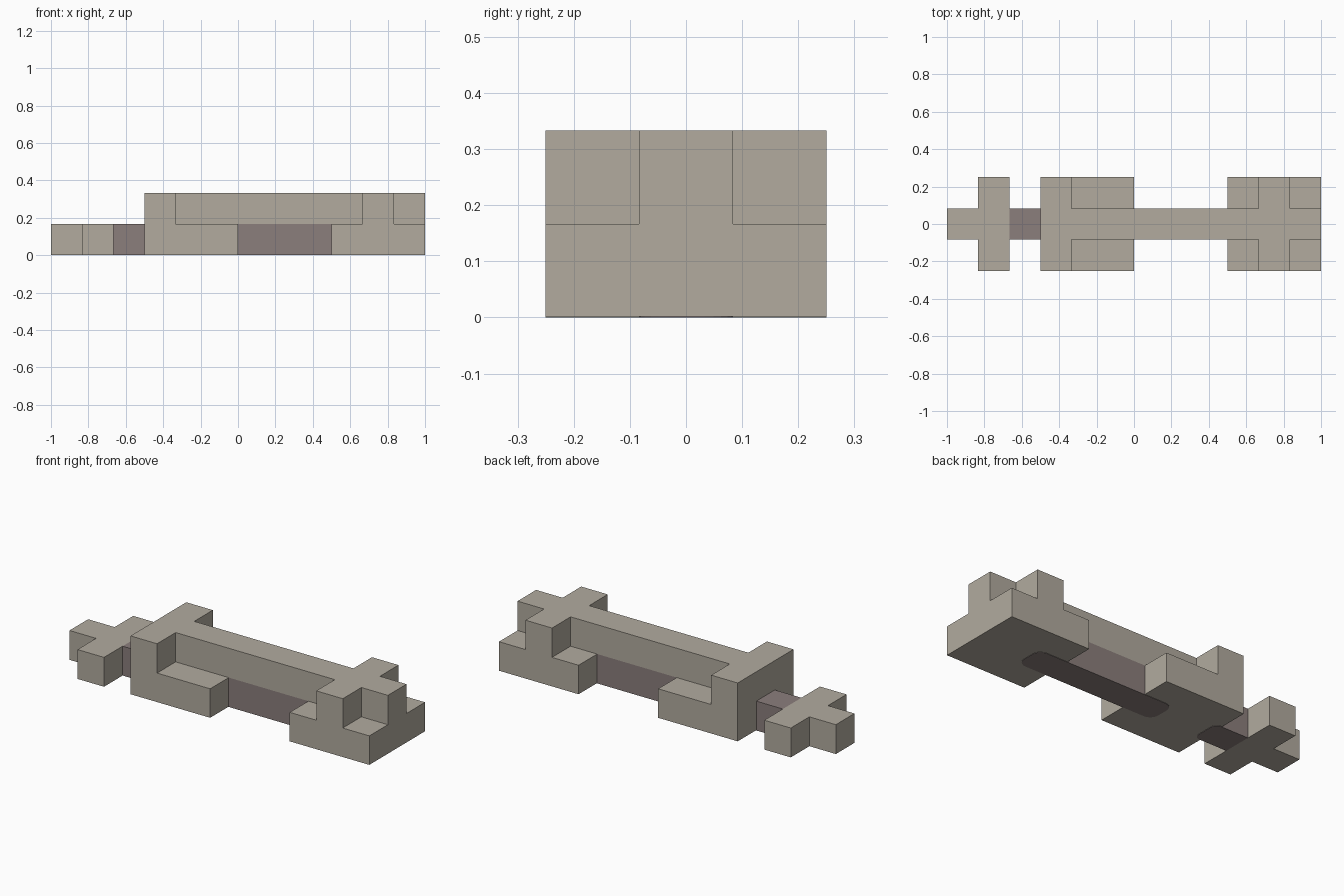
import bpy, bmesh, math

if "Cube" in bpy.data.objects:
    bpy.data.objects.remove(bpy.data.objects["Cube"])

U = 1 / 6  # the whole model sits on a grid of sixths


def material(name, rgb):
    m = bpy.data.materials.new(name)
    m.diffuse_color = (*rgb, 1)
    m.use_nodes = True
    m.node_tree.nodes["Principled BSDF"].inputs["Base Color"].default_value = m.diffuse_color
    return m


STONE = material("warm_grey", (0.445, 0.407, 0.347))
DARK = material("dark_mauve_grey", (0.258, 0.209, 0.202))


def extrude(name, outline, z0, z1, mat):
    """Plan outline (x, y in sixths) raised from z0 to z1 (model units)."""
    bm = bmesh.new()
    face = bm.faces.new([bm.verts.new((x * U, y * U, z0)) for x, y in outline])
    top = bmesh.ops.extrude_face_region(bm, geom=[face])["geom"]
    for v in top:
        if isinstance(v, bmesh.types.BMVert):
            v.co.z = z1
    bmesh.ops.recalc_face_normals(bm, faces=bm.faces)
    me = bpy.data.meshes.new(name)
    bm.to_mesh(me)
    bm.free()
    me.materials.append(mat)
    ob = bpy.data.objects.new(name, me)
    bpy.context.collection.objects.link(ob)
    return ob


def mirrored(half):
    """Close a plan outline given only on the +y side, left to right."""
    return half + [(x, -y) for x, y in reversed(half)]


def rect(x0, x1, y):
    return mirrored([(x0, y), (x1, y)])


def rounded(x0, x1, y, r, n=5):
    a = [i * math.pi / 2 / n for i in range(n + 1)]
    left = [(x0 + r - r * math.cos(t), y - r + r * math.sin(t)) for t in a]
    right = [(x1 - r + r * math.sin(t), y - r + r * math.cos(t)) for t in a]
    return mirrored(left + right)


GAP = 0.002  # lets the dark underside patches show below the blocks

# Low cross at the left end
extrude("end_cross", mirrored([(-6, .5), (-5, .5), (-5, 1.5), (-4, 1.5), (-4, .5)]),
        0, U, STONE)

# Two wide base blocks
extrude("middle_base", rect(-3, 0, 1.5), GAP, U, STONE)
extrude("right_base", rect(3, 6, 1.5), GAP, U, STONE)

# Upper spine with its two crossbars
extrude("upper_spine", mirrored([(-3, 1.5), (-2, 1.5), (-2, .5), (4, .5), (4, 1.5),
                                 (5, 1.5), (5, .5), (6, .5)]), U, 2 * U, STONE)

# Dark links between the blocks
extrude("left_link", rect(-4, -3, .5), 0, U, DARK)
extrude("centre_link", rect(0, 3, .5), GAP, U, DARK)

# Dark rounded patches on the underside
extrude("left_underside_patch", rounded(-3.3, -2.75, .5, .2), 0, 2 * GAP, DARK)
extrude("centre_underside_patch", rounded(-1.1, 4.1, .5, .3), 0, 2 * GAP, DARK)
